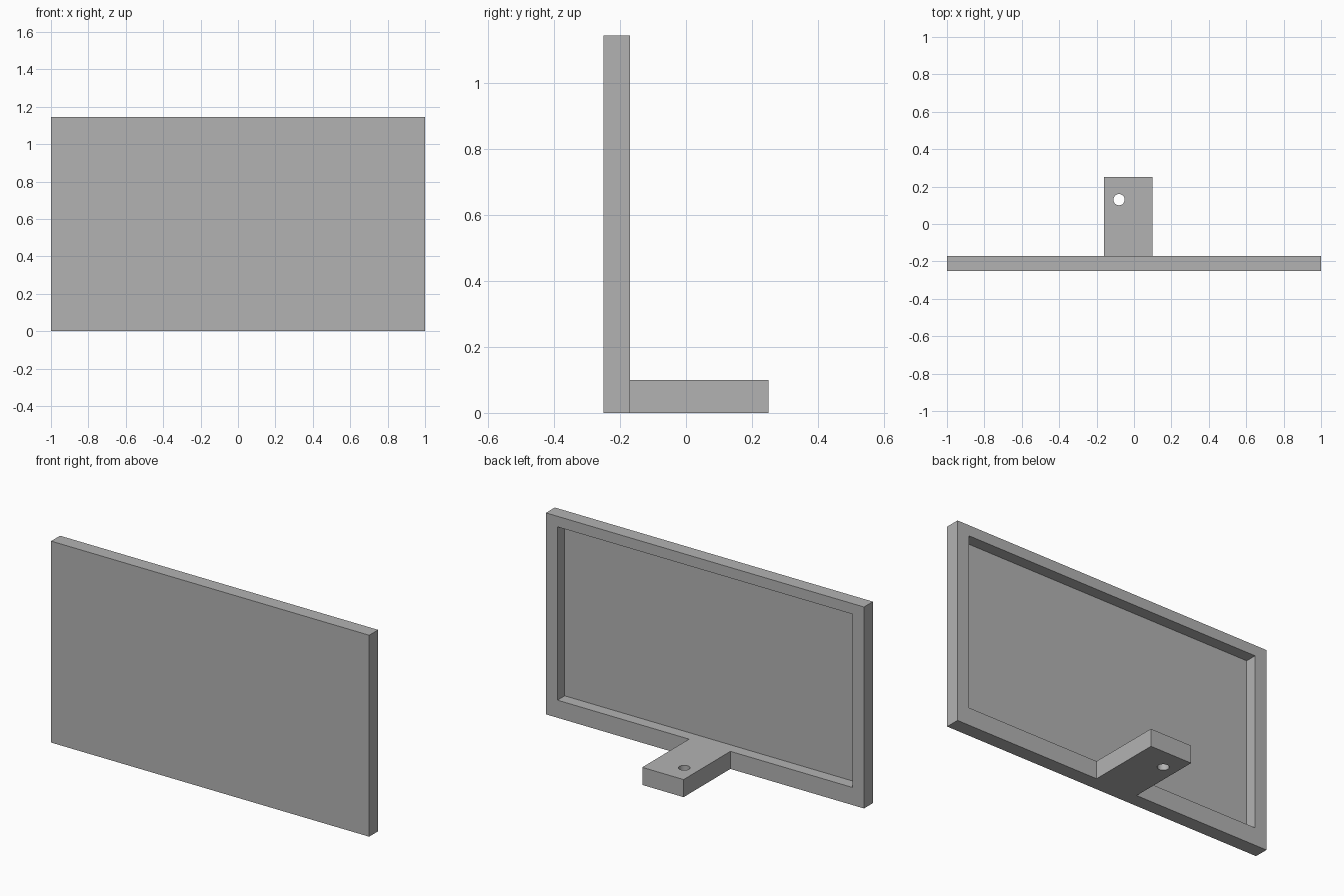
import bpy

cube = bpy.data.objects.get("Cube")
if cube:
    bpy.data.objects.remove(cube, do_unlink=True)

WIDTH, HEIGHT = 2.0, 1.145
FRONT, BACK, END = -0.25, -0.17, 0.25
SIDE_RIM, TOP_RIM, FOOT_HEIGHT = 0.073, 0.06, 0.10
RECESS_DEPTH = 0.065

grey = bpy.data.materials.new("grey")
grey.use_nodes = True
grey.diffuse_color = (0.45, 0.45, 0.45, 1)
grey.node_tree.nodes["Principled BSDF"].inputs["Base Color"].default_value = grey.diffuse_color


def box(name, low, high):
    """Axis-aligned box between two corners."""
    centre = [(a + b) / 2 for a, b in zip(low, high)]
    bpy.ops.mesh.primitive_cube_add(size=1, location=centre)
    obj = bpy.context.object
    obj.name = name
    obj.scale = [b - a for a, b in zip(low, high)]
    bpy.ops.object.transform_apply(location=True, rotation=False, scale=True)
    obj.data.materials.append(grey)
    return obj


def combine(target, other, operation):
    """Apply a boolean and discard the helper object."""
    mod = target.modifiers.new(operation.lower(), "BOOLEAN")
    mod.operation = operation
    mod.solver = "EXACT"
    mod.object = other
    bpy.ops.object.select_all(action="DESELECT")
    bpy.context.view_layer.objects.active = target
    target.select_set(True)
    bpy.ops.object.modifier_apply(modifier=mod.name)
    bpy.data.objects.remove(other, do_unlink=True)


# Upright panel fused with the off-centre mounting foot
panel = box("panel_with_foot", (-WIDTH / 2, FRONT, 0), (WIDTH / 2, BACK, HEIGHT))
foot = box("foot", (-0.16, BACK - 0.04, 0), (0.10, END, FOOT_HEIGHT))
combine(panel, foot, "UNION")

# Shallow tray in the back, its floor level with the foot
recess = box("recess_cutter",
             (-WIDTH / 2 + SIDE_RIM, BACK - RECESS_DEPTH, FOOT_HEIGHT),
             (WIDTH / 2 - SIDE_RIM, END + 0.1, HEIGHT - TOP_RIM))
combine(panel, recess, "DIFFERENCE")

# Screw hole through the foot
bpy.ops.mesh.primitive_cylinder_add(vertices=32, radius=0.03, depth=0.4,
                                    location=(-0.08, 0.13, 0.05))
hole = bpy.context.object
hole.data.materials.append(grey)
combine(panel, hole, "DIFFERENCE")

bpy.ops.object.shade_smooth_by_angle()
